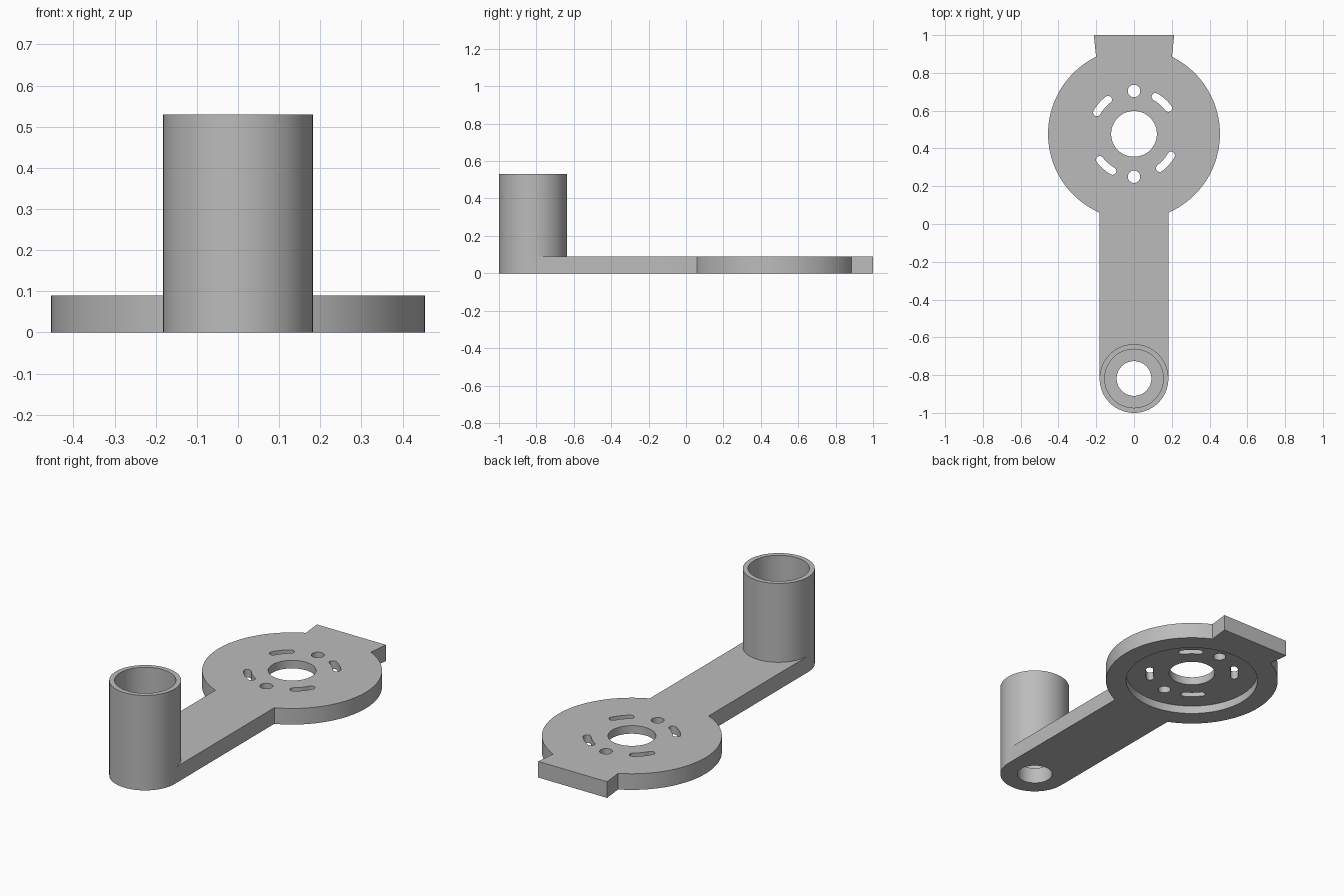
import bpy, bmesh
from math import cos, sin, radians, pi

cube = bpy.data.objects.get("Cube")
if cube:
    bpy.data.objects.remove(cube, do_unlink=True)

T = 0.09             # plate thickness
DISC_Y = 0.477       # disc centre
TUBE_Y = -0.818      # tube centre
TUBE_R = 0.182
HEIGHT = 0.53
PITCH = 0.227        # radius of the mounting hole ring

grey = bpy.data.materials.new("plain grey")
grey.use_nodes = True
colour = (0.5, 0.5, 0.5, 1)
grey.diffuse_color = colour
grey.node_tree.nodes["Principled BSDF"].inputs["Base Color"].default_value = colour


def prism(name, points, z0, z1):
    """Extrude a counter-clockwise outline from z0 to z1."""
    bm = bmesh.new()
    face = bm.faces.new([bm.verts.new((x, y, z0)) for x, y in points])
    top = bmesh.ops.extrude_face_region(bm, geom=[face])["geom"]
    for v in top:
        if isinstance(v, bmesh.types.BMVert):
            v.co.z = z1
    bmesh.ops.recalc_face_normals(bm, faces=bm.faces)
    mesh = bpy.data.meshes.new(name)
    bm.to_mesh(mesh)
    bm.free()
    mesh.materials.append(grey)
    obj = bpy.data.objects.new(name, mesh)
    bpy.context.collection.objects.link(obj)
    return obj


def arc(cx, cy, r, a0, a1, n):
    steps = [radians(a0 + (a1 - a0) * i / n) for i in range(n + 1)]
    return [(cx + r * cos(a), cy + r * sin(a)) for a in steps]


def disc(name, y, r, z0, z1, n=96, x=0):
    return prism(name, arc(x, y, r, 0, 360, n)[:-1], z0, z1)


def slot(name, a0, a1, half):
    """Curved slot with round ends on the mounting ring."""
    def end(a):
        return PITCH * cos(radians(a)), DISC_Y + PITCH * sin(radians(a))
    pts = arc(0, DISC_Y, PITCH + half, a0, a1, 10)
    pts += arc(*end(a1), half, a1, a1 + 180, 10)[1:-1]
    pts += arc(0, DISC_Y, PITCH - half, a1, a0, 10)
    pts += arc(*end(a0), half, a0 + 180, a0 + 360, 10)[1:-1]
    return prism(name, pts, -0.1, 0.2)


def combine(target, tool, operation):
    bpy.context.view_layer.objects.active = target
    mod = target.modifiers.new(operation.lower(), "BOOLEAN")
    mod.operation, mod.object, mod.solver = operation, tool, "EXACT"
    bpy.ops.object.modifier_apply(modifier=mod.name)
    bpy.data.objects.remove(tool, do_unlink=True)


# Solid parts: round plate, arm, flared end tab, upright tube
body = disc("crank_arm_bracket", DISC_Y, 0.455, 0, T, 128)
w = TUBE_R
solids = [
    prism("arm", [(-w, TUBE_Y), (w, TUBE_Y), (w, 0.3), (-w, 0.3)], 0, T),
    prism("end_tab", [(-0.18, 0.7), (0.18, 0.7), (0.2, 0.88),
                      (0.213, 1), (-0.213, 1), (-0.2, 0.88)], 0, T),
    disc("tube", TUBE_Y, TUBE_R, 0, HEIGHT),
]
for part in solids:
    combine(body, part, "UNION")

# Openings: underside recess, shaft hole, tube bore, screw holes, curved slots
cutters = [
    disc("underside_recess", DISC_Y, 0.348, -0.1, T / 2),
    disc("shaft_hole", DISC_Y, 0.121, -0.1, 0.2),
    disc("tube_bore", TUBE_Y, 0.155, T, 0.7),
    disc("tube_floor_hole", TUBE_Y, 0.092, -0.1, 0.2, 64),
]
for side in (-1, 1):
    cutters.append(disc("screw_hole", DISC_Y + side * PITCH, 0.033, -0.1, 0.2, 32))
for quarter in range(4):
    start = 37 + 90 * quarter
    cutters.append(slot("curved_slot", start, start + 23, 0.02))
for tool in cutters:
    combine(body, tool, "DIFFERENCE")

# Smooth round walls, crisp edges
bpy.ops.object.select_all(action="DESELECT")
body.select_set(True)
bpy.context.view_layer.objects.active = body
bpy.ops.object.shade_smooth_by_angle(angle=radians(30))
